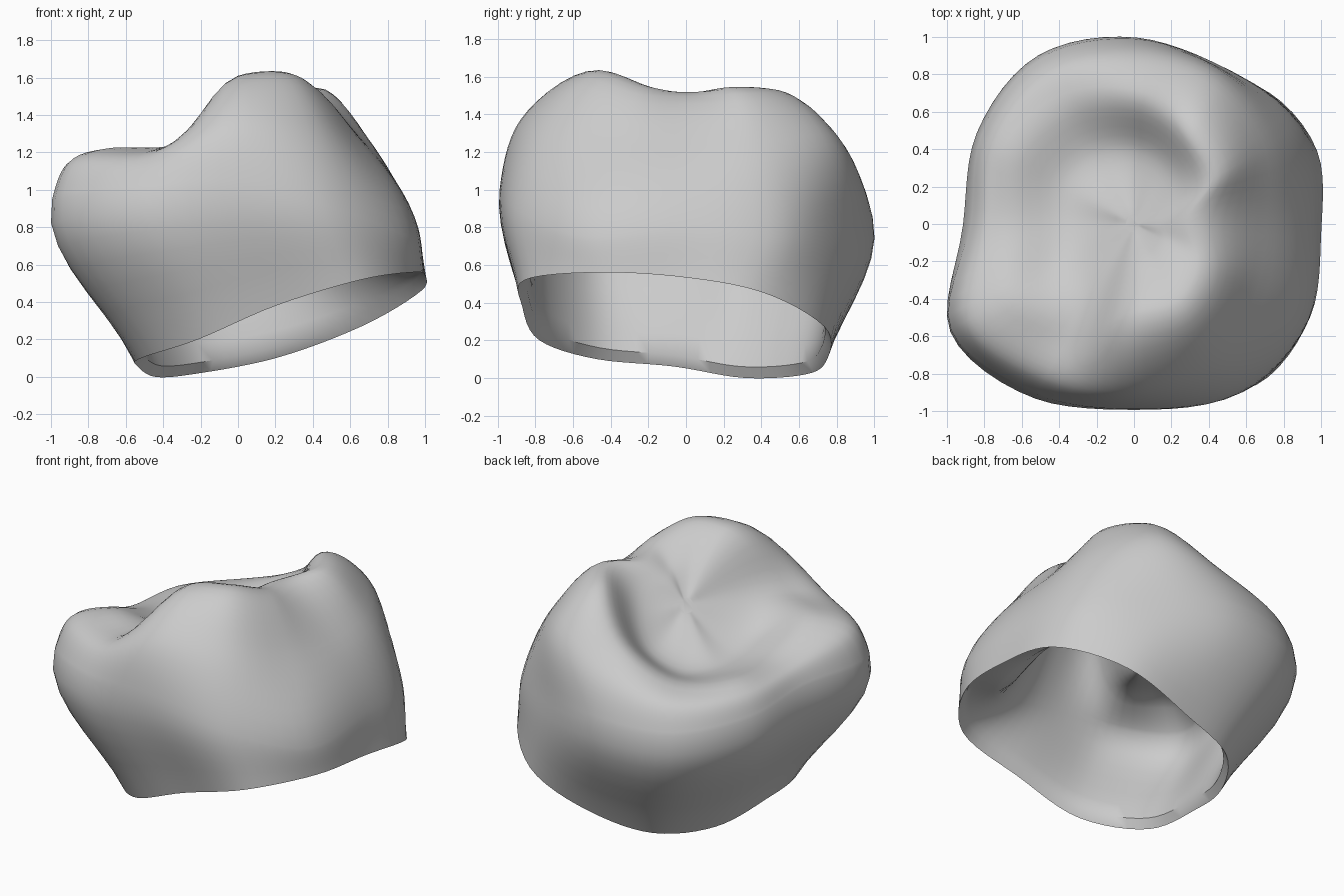
import bpy
import bmesh
from math import radians, sin, cos, tau
from mathutils import Vector
from mathutils.geometry import interpolate_bezier

SIDES = 12          # control points around each ring
AROUND = 6          # spline steps between two control points of a ring
ALONG = 7           # spline steps between two rings

if "Cube" in bpy.data.objects:
    bpy.data.objects.remove(bpy.data.objects["Cube"], do_unlink=True)


def tangent(before, point, after):
    """Direction of a chord-length spline at the middle point."""
    a = max((point - before).length, 1e-5)
    b = max((after - point).length, 1e-5)
    return ((point - before) / a * b + (after - point) / b * a) / (a + b)


def spline(points, steps):
    """Smooth curve through points; the two outermost only steer the ends."""
    curve = []
    for before, start, end, after in zip(points, points[1:], points[2:], points[3:]):
        reach = (end - start).length / 3
        left = start + tangent(before, start, end) * reach
        right = end - tangent(start, end, after) * reach
        curve += interpolate_bezier(start, left, right, end, steps + 1)[:-1]
    return curve


def ring(radii, heights, centre=(0, 0)):
    """Closed smooth ring; control points run from +x towards +y."""
    points = []
    for i, (radius, height) in enumerate(zip(radii, heights)):
        angle = tau * i / SIDES
        points.append(Vector((centre[0] + radius * cos(angle),
                              centre[1] + radius * sin(angle), height)))
    return spline(points[-1:] + points + points[:2], AROUND)


def inset(source, scale, drop, pivot):
    """Copy of a ring, shrunk about a vertical axis and lowered."""
    return [Vector((pivot[0] + (p.x - pivot[0]) * scale,
                    pivot[1] + (p.y - pivot[1]) * scale, p.z - drop)) for p in source]


def dome(rings, pole):
    """Loft from the first ring up to a pole, as a list of finer rings."""
    count = len(rings[0])
    profiles = []
    for i in range(count):
        stations = [r[i] for r in rings]
        lead_in = stations[0] * 2 - stations[1]
        opposite = rings[-1][(i + count // 2) % count]
        profiles.append(spline([lead_in] + stations + [pole, opposite], ALONG))
    return [list(level) for level in zip(*profiles)]


# Outer rings: open margin, widest belt, shoulder, cusp ridge, biting basin
AXIS = (.2, -.06)
margin = ring((.8, .9, .92, .81, .81, .74, .74, .83, .83, .81, .92, .86),
              (.54, .46, .27, .1, .02, 0, .06, .1, .2, .38, .52, .56), AXIS)
belt = ring((.96, 1.02, .96, .99, 1.02, .95, .88, 1.13, 1.05, .99, 1.05, 1.06),
            (.8, .75, .8, .85, .85, .9, .95, .95, 1, 1, .9, .75))
shoulder = ring((.71, .81, .88, .88, .93, .88, .81, 1.04, .95, .88, .84, .75),
                (1.22, 1.25, 1.29, 1.13, 1.02, 1.03, 1.05, 1.15, 1.17, 1.37, 1.35, 1.25))
ridge = ring((.29, .49, .57, .69, .77, .8, .7, .8, .7, .5, .5, .42),
             (1.515, 1.545, 1.52, 1.26, 1.08, 1.07, 1.08, 1.22, 1.24, 1.61, 1.63, 1.55))
basin = ring((.14, .25, .32, .38, .4, .4, .35, .4, .35, .26, .24, .2),
             (1.42, 1.41, 1.29, 1.11, 1.03, 1.03, 1.06, 1.13, 1.28, 1.48, 1.5, 1.47))
outer = dome([margin, belt, shoulder, ridge, basin], Vector((0, 0, 1.28)))

# Inner rings: bevelled lip, tapering cavity wall, cavity roof
lip = inset(margin, .96, -.06, AXIS)
wall = inset(belt, .77, .12, (.1, -.03))
roof = inset(ridge, .85, .26, (0, 0))
inner = dome([lip, wall, roof], Vector((-.05, 0, .9)))

# Skin both lofts as one hollow shell
bm = bmesh.new()
levels = [[bm.verts.new(p) for p in level] for level in outer[::-1] + inner]
for upper, lower in zip(levels, levels[1:]):
    for i in range(len(upper)):
        j = (i + 1) % len(upper)
        bm.faces.new((upper[i], lower[i], lower[j], upper[j]))
for end, flip in ((levels[0], False), (levels[-1], True)):
    bm.faces.new(end[::-1] if flip else end)
bmesh.ops.recalc_face_normals(bm, faces=bm.faces)
mesh = bpy.data.meshes.new("tooth_crown")
bm.to_mesh(mesh)
bm.free()

crown = bpy.data.objects.new("tooth_crown", mesh)
bpy.context.collection.objects.link(crown)

# Plain pale grey finish
grey = bpy.data.materials.new("pale_grey")
grey.use_nodes = True
colour = (.6, .6, .6, 1)
grey.diffuse_color = colour
grey.node_tree.nodes["Principled BSDF"].inputs["Base Color"].default_value = colour
mesh.materials.append(grey)

bpy.context.view_layer.objects.active = crown
crown.select_set(True)
bpy.ops.object.shade_smooth_by_angle(angle=radians(45))
